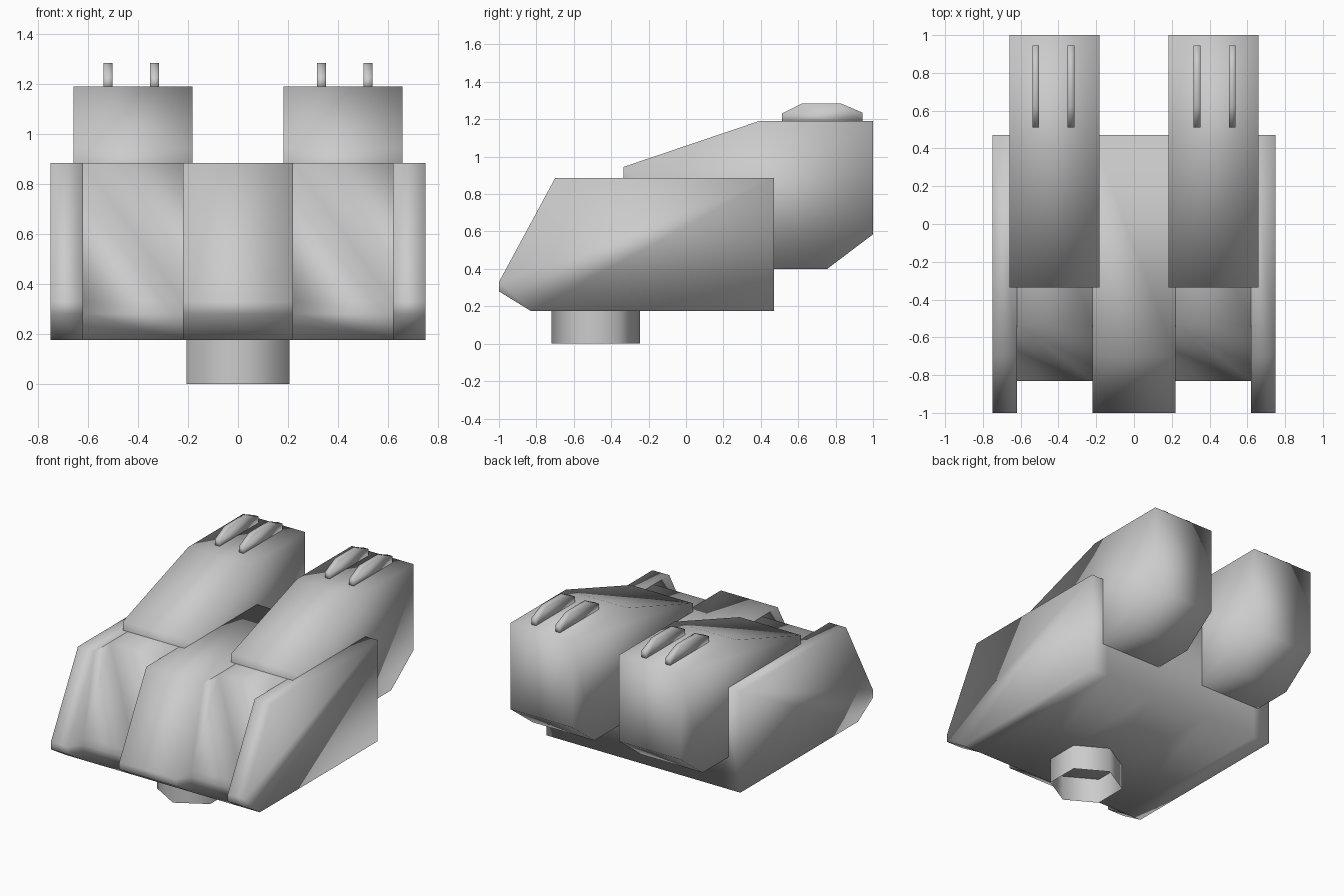
import bpy, bmesh, math

if "Cube" in bpy.data.objects:
    bpy.data.objects.remove(bpy.data.objects["Cube"])


def loft(name, sections, caps=True, mirror=False):
    """Bridge equal-length rings of points into one smooth-shaded object."""
    bm = bmesh.new()
    rings = [[bm.verts.new(p) for p in ring] for ring in sections]
    for a, b in zip(rings, rings[1:]):
        for i in range(len(a)):
            j = (i + 1) % len(a)
            bm.faces.new((a[i], a[j], b[j], b[i]))
    if caps:
        bm.faces.new(rings[0])
        bm.faces.new(rings[-1])
    bmesh.ops.remove_doubles(bm, verts=bm.verts, dist=0.0005)
    bmesh.ops.recalc_face_normals(bm, faces=bm.faces)
    for f in bm.faces:
        f.smooth = True
    mesh = bpy.data.meshes.new(name)
    bm.to_mesh(mesh)
    bm.free()
    obj = bpy.data.objects.new(name, mesh)
    bpy.context.collection.objects.link(obj)
    if mirror:
        mod = obj.modifiers.new("mirror", 'MIRROR')
        mod.use_mirror_merge = False
    return obj


def at_x(x, profile):
    return [(x, y, z) for y, z in profile]


# Hull: side profile, with two recessed panels in the sloping front
back = [(0.47, 0.175), (0.47, 0.885)]
full = back + [(-0.70, 0.885), (-1.0, 0.33), (-1.0, 0.28), (-0.83, 0.175)]
recess = back + [(-0.53, 0.885), (-0.83, 0.33), (-0.83, 0.28), (-0.83, 0.175)]
half = [(0.22, full), (0.22, recess), (0.62, recess), (0.62, full), (0.75, full)]
hull = [at_x(-x, p) for x, p in reversed(half)] + [at_x(x, p) for x, p in half]
loft("hull", hull)

# Pair of raised rear pods
pod = [(-0.335, 0.80), (-0.335, 0.945), (0.39, 1.19), (1.0, 1.19),
       (1.0, 0.585), (0.755, 0.40), (0.30, 0.40)]
loft("rear_pods", [at_x(0.182, pod), at_x(0.658, pod)], mirror=True)

# Thin fins on top of each pod
fin = [(0.512, 1.18), (0.512, 1.23), (0.62, 1.284), (0.83, 1.284),
       (0.944, 1.235), (0.944, 1.18)]
for side, x in (("inner", 0.334), ("outer", 0.52)):
    loft(side + "_fins", [at_x(x - 0.018, fin), at_x(x + 0.018, fin)], mirror=True)

# Open six-sided mounting collar underneath
angles = [math.radians(90 + 60 * i) for i in range(6)]
collar = [[(0.237 * math.cos(a), -0.483 + 0.237 * math.sin(a), z) for a in angles]
          for z in (0.0, 0.18)]
loft("mounting_collar", collar, caps=False)
